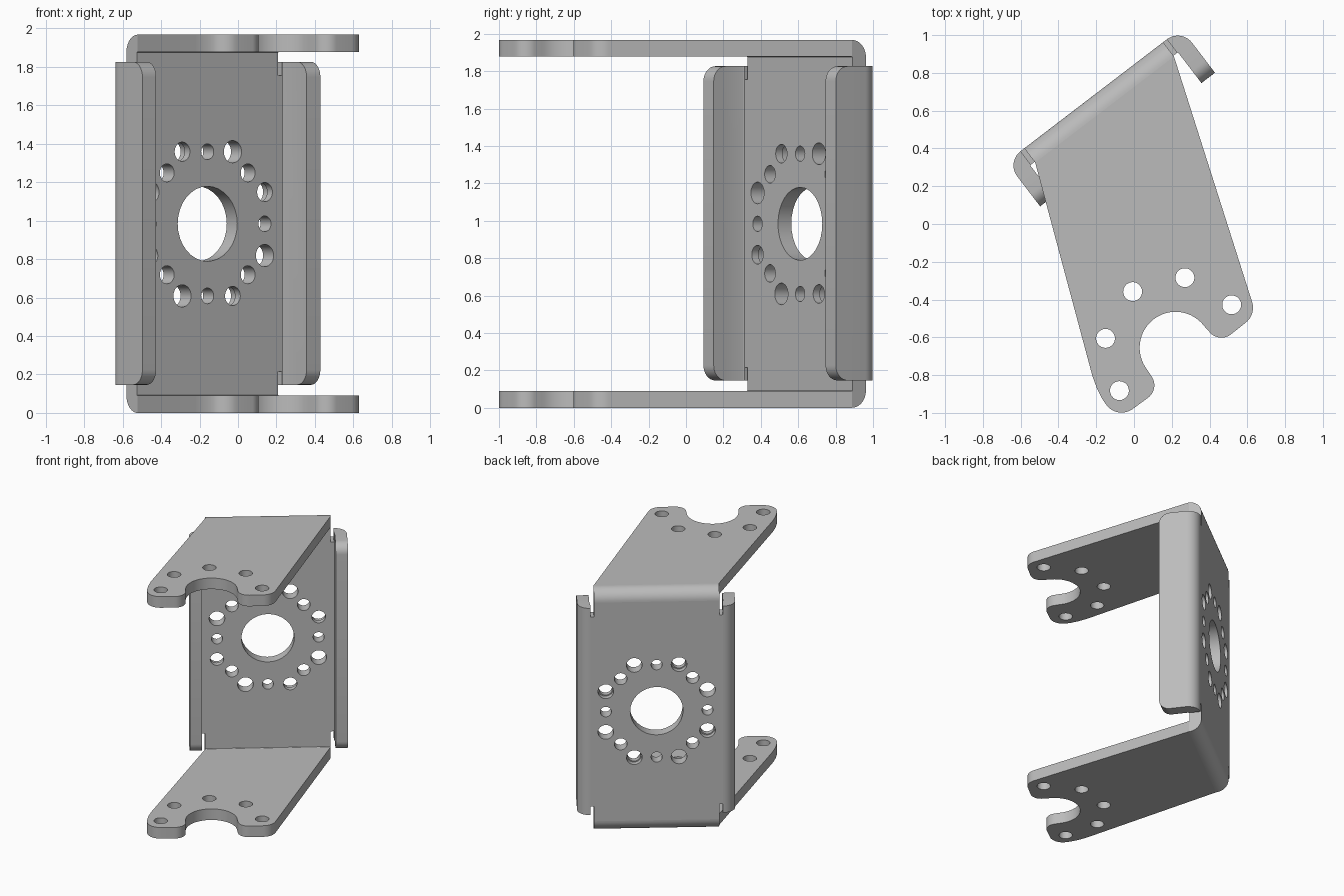
import bpy, bmesh, math
from mathutils import Matrix

if "Cube" in bpy.data.objects:
    bpy.data.objects.remove(bpy.data.objects["Cube"], do_unlink=True)

# Sheet-metal dimensions in the bracket's own frame: x along the back panel, y towards the back
WIDTH, HEIGHT, THICK = 0.935, 1.967, 0.09
BACK = 1.325                      # outer face of the back panel
R_OUT, R_IN = 0.095, 0.005        # bend radii
BEND = BACK - R_OUT               # where bends start
EDGE = 0.005                      # inset of the arms at each side
FLANGE_LO, FLANGE_HI, FLANGE_END = 0.146, 1.826, 1.03
PLACE = Matrix.Translation((0.22, -0.655, 0)) @ Matrix.Rotation(math.radians(37.4), 4, 'Z')

steel = bpy.data.materials.new("grey steel")
steel.use_nodes = True
GREY = (0.5, 0.5, 0.5, 1)
steel.diffuse_color = GREY
steel.node_tree.nodes["Principled BSDF"].inputs["Base Color"].default_value = GREY

AXES = {'x': lambda p, h: (h, p[0], p[1]),
        'y': lambda p, h: (p[0], h, p[1]),
        'z': lambda p, h: (p[0], p[1], h)}


def arc(cx, cy, r, a0, a1, n=12):
    angles = [math.radians(a0 + (a1 - a0) * i / n) for i in range(n + 1)]
    return [(cx + r * math.cos(a), cy + r * math.sin(a)) for a in angles]


def make_object(name, bm):
    bmesh.ops.recalc_face_normals(bm, faces=bm.faces)
    mesh = bpy.data.meshes.new(name)
    bm.to_mesh(mesh)
    bm.free()
    mesh.materials.append(steel)
    obj = bpy.data.objects.new(name, mesh)
    obj.matrix_world = PLACE
    bpy.context.collection.objects.link(obj)
    return obj


def prism(outline, axis, lo, hi):
    """Extrude a flat outline along an axis."""
    bm = bmesh.new()
    rings = [[bm.verts.new(AXES[axis](p, h)) for p in outline] for h in (lo, hi)]
    n = len(outline)
    for ring in rings:
        bm.faces.new(ring)
    for i in range(n):
        j = (i + 1) % n
        bm.faces.new((rings[0][i], rings[0][j], rings[1][j], rings[1][i]))
    return bm


def drill(obj, holes, axis):
    """Cut round holes; each is (a, b, [(radius, depth), ...]) along the axis."""
    bm = bmesh.new()
    for a, b, steps in holes:
        n = 32
        rings = [[bm.verts.new(AXES[axis](p, h)) for p in arc(a, b, r, 0, 360, n)[:-1]]
                 for r, h in steps]
        bm.faces.new(rings[0])
        bm.faces.new(rings[-1])
        for r0, r1 in zip(rings, rings[1:]):
            for i in range(n):
                j = (i + 1) % n
                bm.faces.new((r0[i], r0[j], r1[j], r1[i]))
    cutter = make_object("hole_cutter", bm)
    cutter.hide_render = True
    mod = obj.modifiers.new("holes", 'BOOLEAN')
    mod.operation, mod.solver, mod.object = 'DIFFERENCE', 'EXACT', cutter
    bpy.context.view_layer.objects.active = obj
    bpy.ops.object.modifier_apply(modifier=mod.name)
    bpy.data.objects.remove(cutter, do_unlink=True)


parts = []

# Back panel: full-height strip with ears that carry the side flanges
ear = -0.02
z0, z1 = R_OUT, HEIGHT - R_OUT
e0, e1 = FLANGE_LO + 0.07, FLANGE_HI - 0.07
half = [(EDGE, z0), (EDGE, e0), (ear, e0), (ear, e1), (EDGE, e1), (EDGE, z1)]
outline = half + [(WIDTH - u, z) for u, z in reversed(half)]
panel = make_object("back_panel", prism(outline, 'y', BACK - THICK, BACK))
parts.append(panel)

# Central bore and ring of mounting holes, four of them stepped at the back
cu, cz = WIDTH / 2, HEIGHT / 2
f, m, b = BACK - 0.15, BACK - 0.045, BACK + 0.05
holes = [(cu, cz, [(0.195, f), (0.195, b)])]
for k in range(4):
    c, s = round(math.cos(k * math.pi / 2)), round(math.sin(k * math.pi / 2))
    pattern = [(0.375, 0, [(0.041, f), (0.041, b)]),
               (0.265, 0.265, [(0.047, f), (0.047, b)]),
               (0.375, -0.165, [(0.058, f), (0.058, b)]),
               (0.375, 0.165, [(0.05, f), (0.05, m), (0.058, m), (0.058, b)])]
    for du, dz, steps in pattern:
        holes.append((cu + c * du - s * dz, cz + s * du + c * dz, steps))
drill(panel, holes, 'y')

# Side flanges: bent strips with rounded free corners
profile = ([(-0.115, FLANGE_END)] + arc(ear, BEND, R_OUT, 180, 90)
           + arc(ear, BEND, R_IN, 90, 180, 3) + [(ear - R_IN, FLANGE_END)])
for name, mirror in (("right_flange", False), ("left_flange", True)):
    pts = [(WIDTH - u, y) if mirror else (u, y) for u, y in profile]
    bm = prism(pts, 'z', FLANGE_LO, FLANGE_HI)
    corners = [e for e in bm.edges
               if all(abs(v.co.y - FLANGE_END) < 1e-4 for v in e.verts)
               and abs(e.verts[0].co.z - e.verts[1].co.z) < 1e-4]
    bmesh.ops.bevel(bm, geom=corners, offset=0.08, segments=8, profile=0.5, affect='EDGES')
    parts.append(make_object(name, bm))

# Arms: tapered plates with a round notch between two rounded tips
arm_outline = ([(EDGE, BEND), (-0.44, 0.15), (-0.462, 0.08), (-0.473, 0.02)]
               + arc(-0.375, -0.02, 0.1, 180, 270)
               + arc(-0.275, -0.04, 0.082, 270, 360)
               + arc(0, 0, 0.19, 180, 0, 32)
               + arc(0.275, -0.04, 0.082, 180, 270)
               + arc(0.375, -0.02, 0.1, 270, 340)
               + [(WIDTH - EDGE, BEND)])
bend_profile = arc(BEND, 0, R_OUT, 0, 90) + arc(BEND, 0, R_IN, 90, 0, 3)
for name, lo, sign in (("lower", 0, -1), ("upper", HEIGHT - THICK, 1)):
    arm = make_object(name + "_arm", prism(arm_outline, 'z', lo, lo + THICK))
    drill(arm, [(0.374 * math.cos(a), 0.374 * math.sin(a),
                 [(0.05, lo - 0.05), (0.05, lo + THICK + 0.05)])
                for a in (math.radians(45 * i) for i in range(5))], 'z')
    # Bend joining the arm to the back panel
    centre = z1 if sign > 0 else z0
    pts = [(y, centre + sign * z) for y, z in bend_profile]
    bend = make_object(name + "_bend", prism(pts, 'x', EDGE, WIDTH - EDGE))
    parts += [arm, bend]

# Smooth the rounded faces, keep the sheet edges sharp
bpy.ops.object.select_all(action='DESELECT')
for obj in parts:
    obj.select_set(True)
bpy.context.view_layer.objects.active = panel
bpy.ops.object.shade_smooth_by_angle(angle=math.radians(30))
